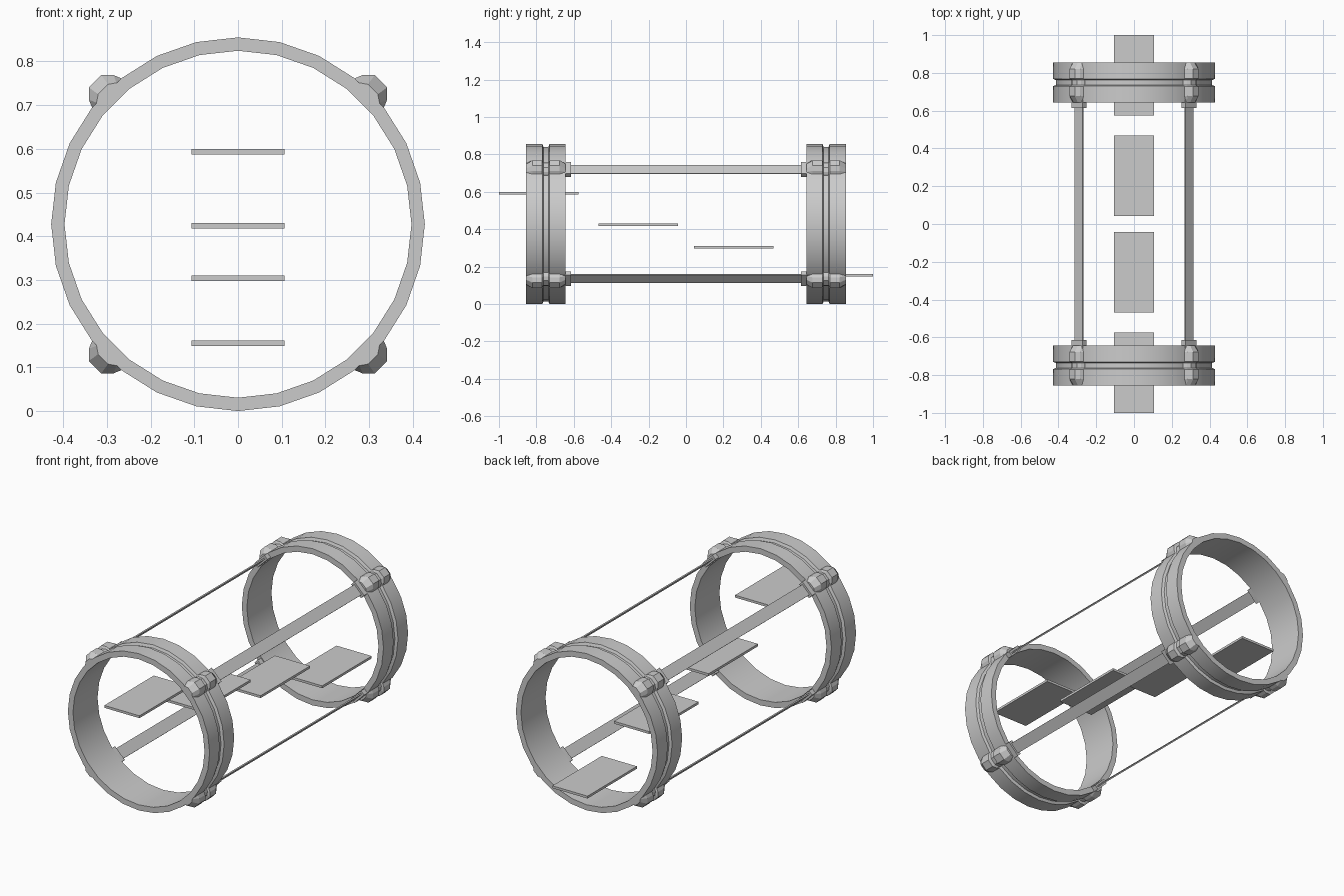
import bpy, bmesh
from math import pi, sin, cos
from mathutils import Vector

if "Cube" in bpy.data.objects:
    bpy.data.objects.remove(bpy.data.objects["Cube"])

CZ = 0.4275      # height of the ring axis
MID = 0.749      # distance of each ring centre from y = 0


def finish(name, bm, smooth=False):
    bmesh.ops.recalc_face_normals(bm, faces=bm.faces)
    me = bpy.data.meshes.new(name)
    bm.to_mesh(me)
    bm.free()
    ob = bpy.data.objects.new(name, me)
    bpy.context.collection.objects.link(ob)
    if smooth:
        bpy.ops.object.select_all(action='DESELECT')
        ob.select_set(True)
        bpy.context.view_layer.objects.active = ob
        bpy.ops.object.shade_smooth_by_angle(angle=pi / 6)
    return ob


def loft(name, loops, closed=False, smooth=False):
    bm = bmesh.new()
    rows = [[bm.verts.new(p) for p in loop] for loop in loops]
    n = len(rows[0])
    pairs = list(zip(rows, rows[1:])) + ([(rows[-1], rows[0])] if closed else [])
    for a, b in pairs:
        for i in range(n):
            j = (i + 1) % n
            bm.faces.new((a[i], a[j], b[j], b[i]))
    if not closed:
        bm.faces.new(rows[0])
        bm.faces.new(rows[-1])
    return finish(name, bm, smooth)


def radial(angle, t, r, y):
    """Point at tangent offset t and radius r around the ring axis."""
    return Vector((r * cos(angle) - t * sin(angle), y, CZ + r * sin(angle) + t * cos(angle)))


def radial_box(name, angle, t, r0, r1, y0, y1):
    sec = [(-t, r0), (t, r0), (t, r1), (-t, r1)]
    return loft(name, [[radial(angle, a, r, y) for a, r in sec] for y in (y0, y1)])


# Ring profile: (radius, offset along y) with a shallow groove outside
ring_profile = [(0.397, -0.106), (0.4275, -0.106), (0.4275, -0.019), (0.413, -0.013),
                (0.413, 0.013), (0.4275, 0.019), (0.4275, 0.106), (0.397, 0.106)]
# Clamp cross-section: (tangent, radius)
clamp_section = [(-0.05, 0.405), (-0.048, 0.423), (-0.04, 0.4425), (-0.02, 0.4625),
                 (0.02, 0.4625), (0.04, 0.4425), (0.048, 0.423), (0.05, 0.405)]
# Clamp stations: (offset along y, height factor, width factor)
clamp_stations = [(-0.106, 0.55, 0.8), (-0.072, 1, 1), (-0.02, 1, 1), (-0.014, 0.7, 0.9),
                  (0.014, 0.7, 0.9), (0.02, 1, 1), (0.072, 1, 1), (0.106, 0.55, 0.8)]
corners = [pi / 4 + k * pi / 2 for k in range(4)]

for side, label in ((-1, "front"), (1, "back")):
    # Grooved end ring with 28 sides
    loft(label + "_ring",
         [[radial(k * 2 * pi / 28, 0, r, side * MID + y) for r, y in ring_profile]
          for k in range(28)], closed=True, smooth=True)
    for i, a in enumerate(corners):
        # Bevelled clamp over the ring and the socket that holds the bar
        loft(f"{label}_clamp_{i}",
             [[radial(a, t * w, 0.405 + (r - 0.405) * h, side * MID + y)
               for t, r in clamp_section] for y, h, w in clamp_stations])
        radial_box(f"{label}_socket_{i}", a, 0.042, 0.399, 0.426, side * 0.614, side * 0.66)

# Flat bars joining the rings
for i, a in enumerate(corners):
    radial_box(f"bar_{i}", a, 0.031, 0.408, 0.415, -0.63, 0.63)

# Floating step plates descending from front to back
for i, (y, z) in enumerate([(-0.787, 0.593), (-0.256, 0.424), (0.256, 0.304), (0.787, 0.155)]):
    bm = bmesh.new()
    bmesh.ops.create_cube(bm, size=1)
    bmesh.ops.scale(bm, vec=(0.212, 0.426, 0.013), verts=bm.verts)
    bmesh.ops.translate(bm, vec=(0, y, z), verts=bm.verts)
    finish(f"step_plate_{i}", bm)
